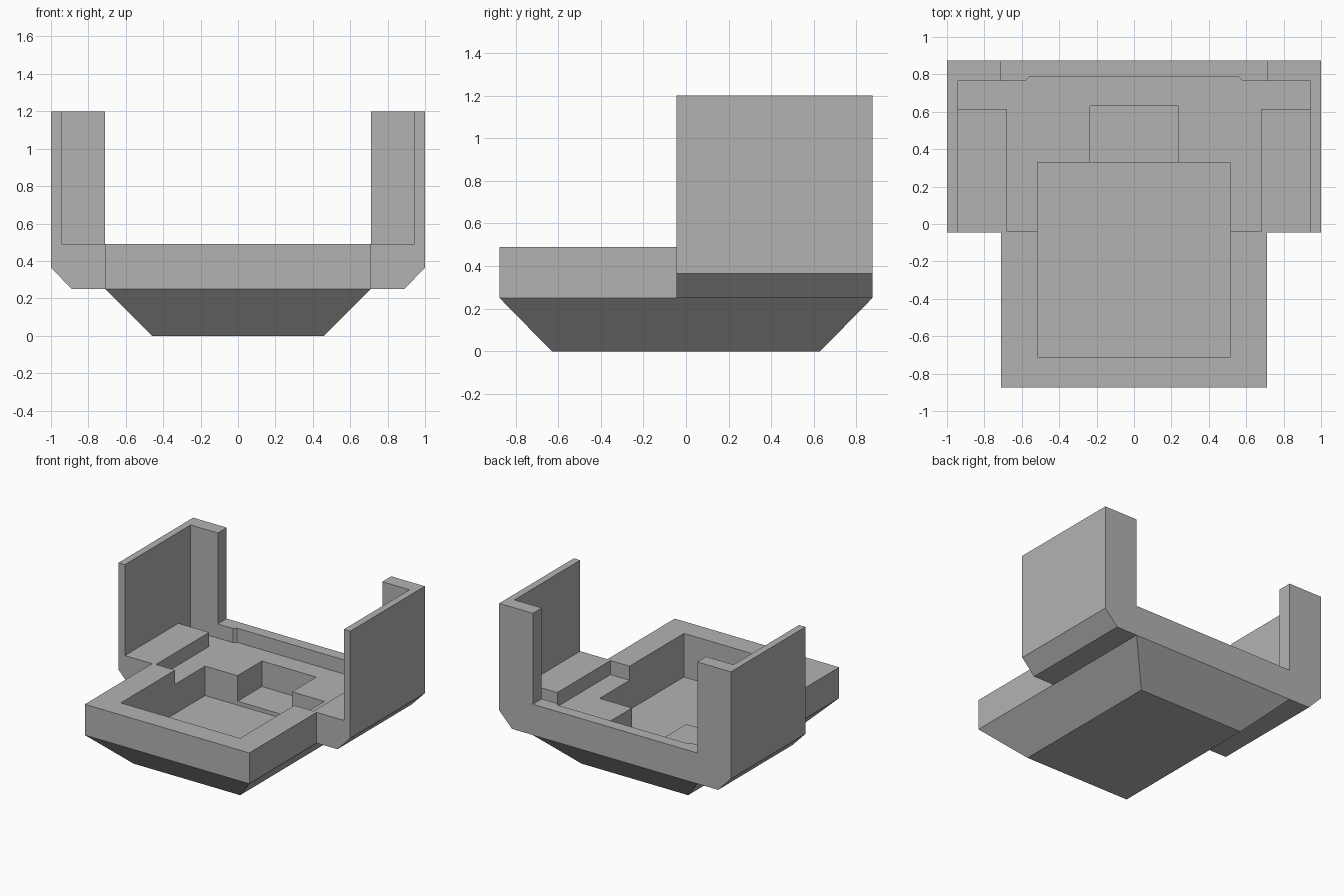
import bpy
import bmesh

if "Cube" in bpy.data.objects:
    bpy.data.objects.remove(bpy.data.objects["Cube"], do_unlink=True)

grey = bpy.data.materials.new("plain grey")
grey.use_nodes = True
grey.diffuse_color = (0.45, 0.45, 0.45, 1)
grey.node_tree.nodes["Principled BSDF"].inputs["Base Color"].default_value = grey.diffuse_color


def loft(name, rings):
    """Closed flat-sided solid through rings of matching 3D points."""
    bm = bmesh.new()
    loops = [[bm.verts.new(p) for p in ring] for ring in rings]
    n = len(loops[0])
    bm.faces.new(loops[0][::-1])
    bm.faces.new(loops[-1])
    for low, high in zip(loops, loops[1:]):
        for i in range(n):
            j = (i + 1) % n
            bm.faces.new((low[i], low[j], high[j], high[i]))
    bmesh.ops.recalc_face_normals(bm, faces=bm.faces)
    mesh = bpy.data.meshes.new(name)
    bm.to_mesh(mesh)
    bm.free()
    mesh.materials.append(grey)
    obj = bpy.data.objects.new(name, mesh)
    bpy.context.scene.collection.objects.link(obj)
    return obj


def rect(x, y0, y1, z):
    return [(-x, y0, z), (x, y0, z), (x, y1, z), (-x, y1, z)]


def block(name, x, y0, y1, z0, z1):
    return loft(name, [rect(x, y0, y1, z0), rect(x, y0, y1, z1)])


def mirrored(half):
    """Complete a half outline across x = 0."""
    return half + [(-a, b) for a, b in reversed(half)]


def combine(target, tool, operation):
    """Apply a boolean and discard the tool."""
    tool.hide_render = True
    mod = target.modifiers.new(operation.lower(), "BOOLEAN")
    mod.operation = operation
    mod.solver = "EXACT"
    mod.object = tool
    bpy.context.view_layer.objects.active = target
    bpy.ops.object.modifier_apply(modifier=mod.name)
    bpy.data.objects.remove(tool, do_unlink=True)


BACK, DECK, TOP, OVER = 0.875, 0.49, 1.2, 1.4

# Hull with sloped underside
hull = loft("hull", [rect(0.46, -0.63, 0.63, 0),
                     rect(0.71, -BACK, BACK, 0.25),
                     rect(0.71, -BACK, BACK, DECK)])

# Wide rear cradle with chamfered lower edges
section = mirrored([(0.89, 0.25), (1, 0.365), (1, TOP)])
cradle = loft("cradle", [[(x, y, z) for x, z in section] for y in (-0.045, BACK)])
combine(hull, cradle, "UNION")

# Clear the space between the side walls and between the rear posts
combine(hull, block("wall_gap", 0.945, -1, 0.765, DECK, OVER), "DIFFERENCE")
combine(hull, block("post_gap", 0.71, -1, 1, DECK, OVER), "DIFFERENCE")

# Shallow deck recess around the raised side blocks
outline = mirrored([(0.68, -0.04), (0.68, 0.615), (0.945, 0.615), (0.945, 0.765),
                    (0.58, 0.765), (0.56, 0.785)])
recess = loft("deck_recess", [[(x, y, z) for x, y in outline] for z in (0.38, OVER)])
combine(hull, recess, "DIFFERENCE")

# Deep pit and the smaller well behind it
combine(hull, block("rear_well", 0.235, 0.2, 0.63, 0.18, OVER), "DIFFERENCE")
combine(hull, block("main_pit", 0.515, -0.71, 0.33, 0.15, OVER), "DIFFERENCE")
